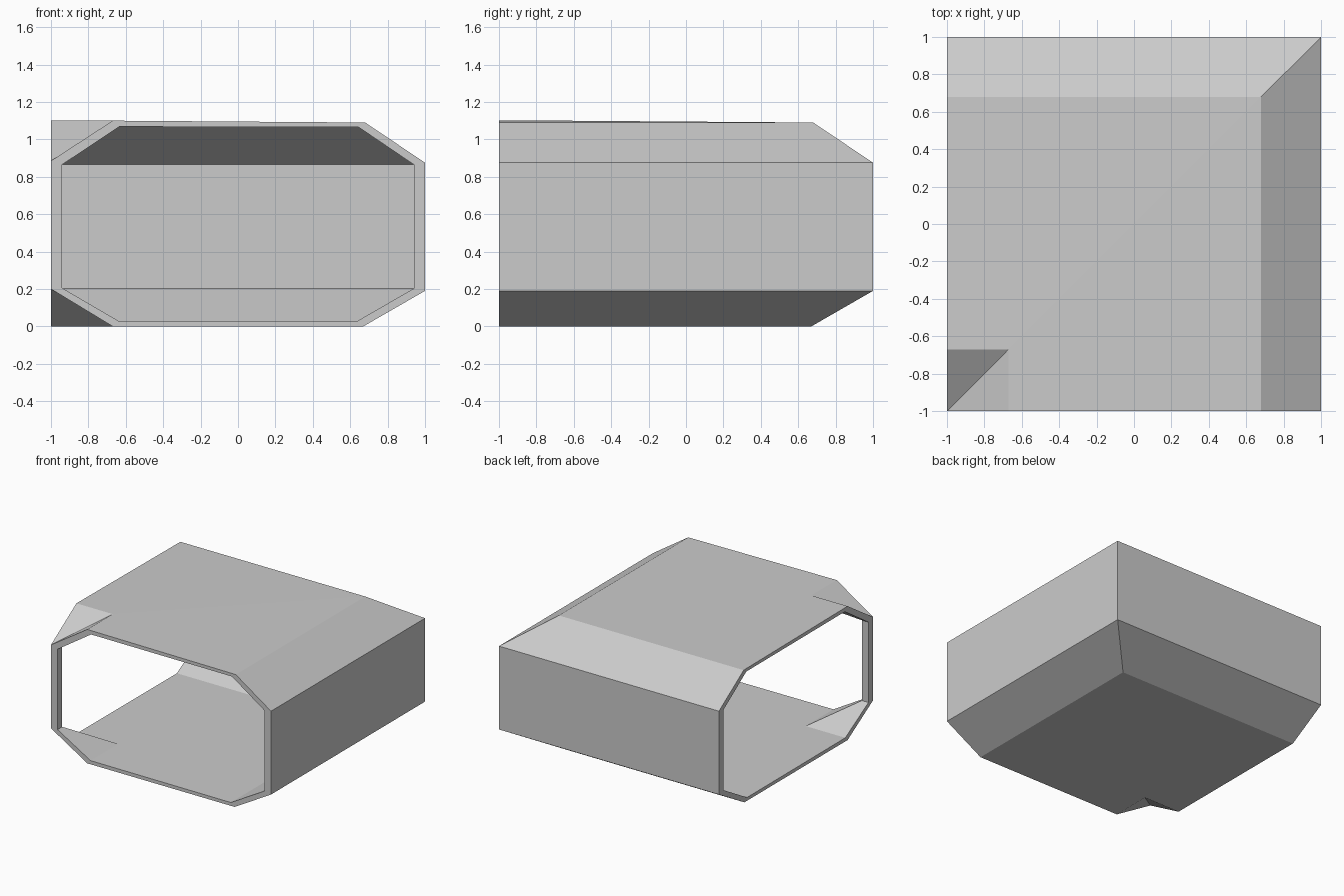
import bpy, bmesh

if "Cube" in bpy.data.objects:
    bpy.data.objects.remove(bpy.data.objects["Cube"])

# Eight-sided duct section: (offset across the duct, height)
outer = [(-1, .20), (-.67, 0), (.67, 0), (1, .19),
         (1, .875), (.68, 1.09), (-.67, 1.10), (-1, .885)]
inner = [(-.94, .205), (-.64, .03), (.635, .027), (.94, .203),
         (.94, .865), (.645, 1.065), (-.635, 1.068), (-.94, .865)]

bm = bmesh.new()


def sweep(profile):
    """Sweep a section from the front mouth, round the mitre, to the left mouth."""
    stations = [lambda t: (t, -1), lambda t: (t, t), lambda t: (-1, t)]
    rings = [[bm.verts.new((*place(t), z)) for t, z in profile] for place in stations]
    for a, b in zip(rings, rings[1:]):
        bridge(a, b)
    return rings


def bridge(a, b):
    n = len(a)
    for i in range(n):
        j = (i + 1) % n
        bm.faces.new((a[i], a[j], b[j], b[i]))


# Outer and inner skins of the elbow, joined by rims at both mouths
skin, lining = sweep(outer), sweep(inner)
bridge(skin[0], lining[0])
bridge(skin[2], lining[2])

# Inside corner of the bend collapses to a single edge
bmesh.ops.remove_doubles(bm, verts=bm.verts[:], dist=1e-4)
bmesh.ops.dissolve_degenerate(bm, dist=1e-4, edges=bm.edges[:])
bmesh.ops.recalc_face_normals(bm, faces=bm.faces[:])

mesh = bpy.data.meshes.new("duct_corner")
bm.to_mesh(mesh)
bm.free()
bpy.context.collection.objects.link(bpy.data.objects.new("duct_corner", mesh))
